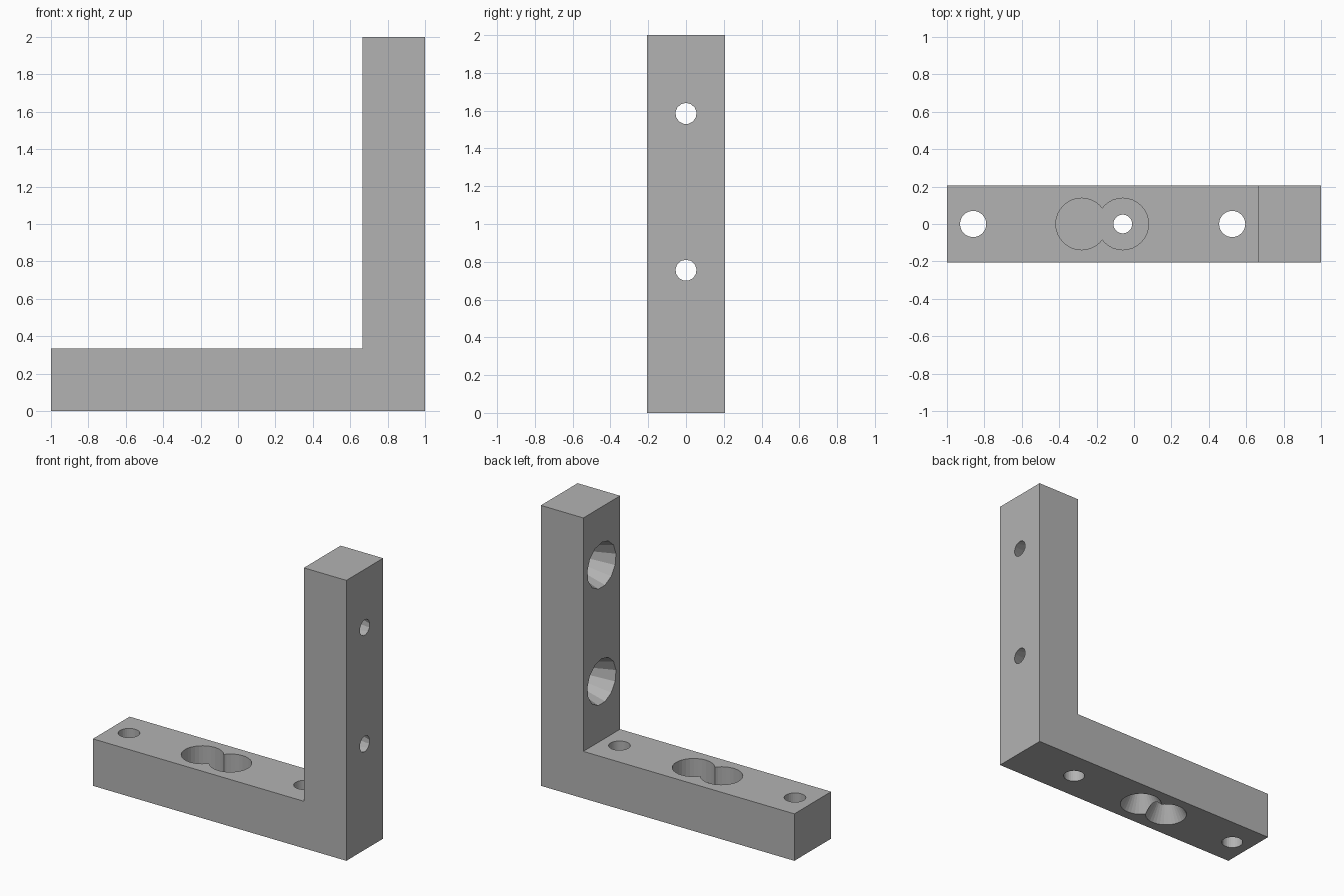
import bpy, bmesh
from mathutils import Matrix, Vector

cube = bpy.data.objects.get("Cube")
if cube:
    bpy.data.objects.remove(cube, do_unlink=True)

HALF_WIDTH = 0.207
THICK = 0.335
INNER_X = 1 - THICK
EPS = 0.01

grey = bpy.data.materials.new("plain_grey")
grey.use_nodes = True
colour = (0.45, 0.45, 0.45, 1)
grey.diffuse_color = colour
grey.node_tree.nodes["Principled BSDF"].inputs["Base Color"].default_value = colour


def add_object(name, bm):
    bmesh.ops.recalc_face_normals(bm, faces=bm.faces[:])
    mesh = bpy.data.meshes.new(name)
    bm.to_mesh(mesh)
    bm.free()
    mesh.materials.append(grey)
    obj = bpy.data.objects.new(name, mesh)
    bpy.context.collection.objects.link(obj)
    return obj


# L-shaped body: side profile extruded across its width
bm = bmesh.new()
profile = [(-1, 0), (1, 0), (1, 2), (INNER_X, 2), (INNER_X, THICK), (-1, THICK)]
face = bm.faces.new([bm.verts.new((x, -HALF_WIDTH, z)) for x, z in profile])
side = bmesh.ops.extrude_face_region(bm, geom=[face])
bmesh.ops.translate(bm, vec=(0, 2 * HALF_WIDTH, 0),
                    verts=[v for v in side["geom"] if isinstance(v, bmesh.types.BMVert)])
bracket = add_object("corner_bracket", bm)


def drill(start, end, r1, r2, sides):
    """Cut a straight or tapered hole, overshooting both ends slightly."""
    start, end = Vector(start), Vector(end)
    axis = end - start
    depth = axis.length
    slope = (r2 - r1) / depth
    bm = bmesh.new()
    bmesh.ops.create_cone(
        bm, cap_ends=True, segments=sides, radius1=r1 - slope * EPS,
        radius2=r2 + slope * EPS, depth=depth + 2 * EPS,
        matrix=Matrix.Translation((start + end) / 2)
        @ axis.to_track_quat('Z', 'Y').to_matrix().to_4x4())
    cutter = add_object("hole_cutter", bm)
    cutter.hide_render = True
    mod = bracket.modifiers.new("hole", 'BOOLEAN')
    mod.operation = 'DIFFERENCE'
    mod.solver = 'EXACT'
    mod.object = cutter
    bpy.context.view_layer.objects.active = bracket
    bpy.ops.object.modifier_apply(modifier=mod.name)
    bpy.data.objects.remove(cutter, do_unlink=True)


# Plain mounting holes at the ends of the base
for x in (-0.86, 0.525):
    drill((x, 0, 0), (x, 0, THICK), 0.07, 0.07, 32)

# Paired holes: countersunk below, straight in the middle, wide bore above
for x in (-0.28, -0.06):
    drill((x, 0, 0), (x, 0, THICK), 0.05, 0.05, 32)
    drill((x, 0, 0), (x, 0, 0.16), 0.138, 0.05, 32)
    drill((x, 0, 0.19), (x, 0, THICK), 0.138, 0.138, 32)

# Tapered holes through the upright, wide on the inner face
for z in (0.755, 1.585):
    drill((INNER_X, 0, z), (1, 0, z), 0.162, 0.056, 13)
